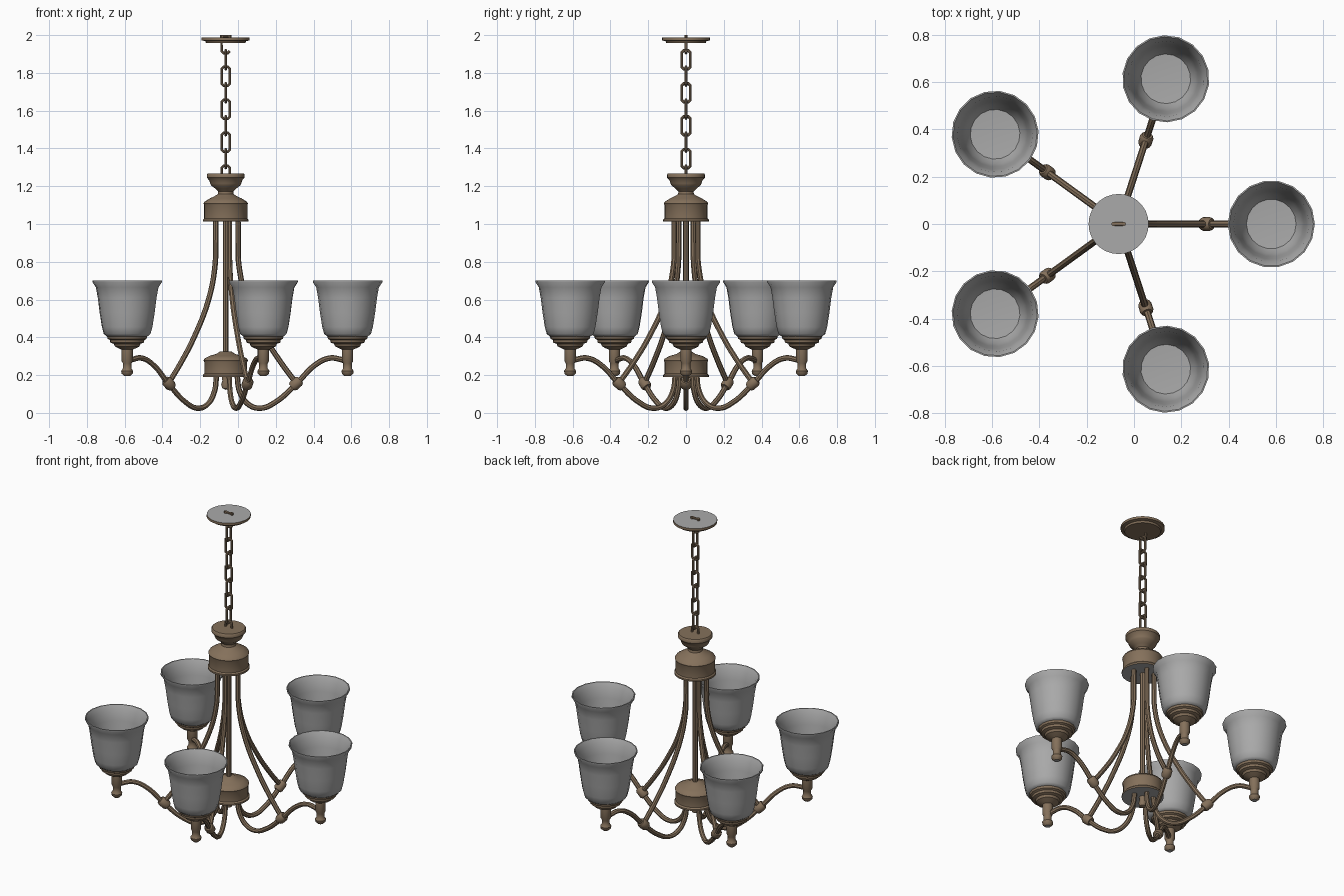
import bpy, bmesh, math
from mathutils import Vector, Matrix

if "Cube" in bpy.data.objects:
    bpy.data.objects.remove(bpy.data.objects["Cube"])

CX = -0.065          # chandelier axis
ARM_R = 0.645        # distance of the lamps from the axis


def material(name, rgb):
    m = bpy.data.materials.new(name)
    m.diffuse_color = (*rgb, 1)
    m.use_nodes = True
    m.node_tree.nodes["Principled BSDF"].inputs["Base Color"].default_value = m.diffuse_color
    return m


BRONZE = material("bronze", (0.235, 0.165, 0.105))
GREY = material("frosted grey", (0.40, 0.40, 0.40))


def finish(ob, angle=40):
    bpy.ops.object.select_all(action='DESELECT')
    ob.select_set(True)
    bpy.context.view_layer.objects.active = ob
    bpy.ops.object.shade_smooth_by_angle(angle=math.radians(angle))


def lathe(name, profile, loc, sides=24, mat=BRONZE, grey_up=False, grey_down=False, matrix=None):
    """Spin (radius, z) points about z; r = 0 closes with a fan."""
    bm = bmesh.new()
    rings = []
    for r, z in profile:
        if r == 0:
            rings.append([bm.verts.new((0, 0, z))] * sides)
        else:
            rings.append([bm.verts.new((r * math.cos(2 * math.pi * k / sides),
                                        r * math.sin(2 * math.pi * k / sides), z)) for k in range(sides)])
    for a, b in zip(rings, rings[1:]):
        for k in range(sides):
            n = (k + 1) % sides
            vs = list(dict.fromkeys((a[k], a[n], b[n], b[k])))
            bm.faces.new(vs)
    bm.normal_update()
    bmesh.ops.recalc_face_normals(bm, faces=bm.faces)
    for f in bm.faces:
        if (grey_up and f.normal.z > 0.95) or (grey_down and f.normal.z < -0.95):
            f.material_index = 1
    me = bpy.data.meshes.new(name)
    bm.to_mesh(me)
    bm.free()
    me.materials.append(mat)
    me.materials.append(GREY)
    ob = bpy.data.objects.new(name, me)
    bpy.context.collection.objects.link(ob)
    ob.matrix_world = Matrix.Translation(loc) @ (matrix or Matrix())
    finish(ob)
    return ob


def tube(name, points, radius, smooth=True, cyclic=False, res=6):
    """Round tube along a path."""
    cu = bpy.data.curves.new(name, 'CURVE')
    cu.dimensions = '3D'
    cu.bevel_depth = radius
    cu.bevel_resolution = 2
    cu.resolution_u = res
    cu.use_fill_caps = not cyclic
    sp = cu.splines.new('BEZIER')
    sp.bezier_points.add(len(points) - 1)
    for bp, p in zip(sp.bezier_points, points):
        bp.co = p
        bp.handle_left_type = bp.handle_right_type = 'AUTO' if smooth else 'VECTOR'
    if not smooth:
        cu.resolution_u = 1
    sp.use_cyclic_u = cyclic
    cu.materials.append(BRONZE)
    ob = bpy.data.objects.new(name, cu)
    bpy.context.collection.objects.link(ob)
    bpy.ops.object.select_all(action='DESELECT')
    ob.select_set(True)
    bpy.context.view_layer.objects.active = ob
    bpy.ops.object.convert(target='MESH')
    finish(ob)
    return ob


axis = Vector((CX, 0, 0))

# Ceiling plate with two screws
lathe("ceiling_plate", [(0, 1.987), (0.127, 1.987), (0.127, 1.972), (0.108, 1.968),
                        (0.104, 1.957), (0, 1.957)], axis, 28, grey_up=True)
for s in (-1, 1):
    lathe("plate_screw", [(0, 2.0), (0.009, 2.0), (0.009, 1.98), (0, 1.98)],
          axis + Vector((s * 0.022, 0, 0)), 8)

# Chain of alternating links
w, h, c = 0.022, 0.05, 0.011
outline = [(w, h - c), (w - c, h), (c - w, h), (-w, h - c), (-w, c - h), (c - w, -h), (w - c, -h), (w, c - h)]
for i in range(9):
    z = 1.957 - 0.0873 * i
    turned = i % 2 == 1
    if i == 8:
        z += 0.005
    pts = [axis + (Vector((0, u, z - 0.0873 + v)) if not turned else Vector((u, 0, z - 0.0873 + v)))
           for u, v in outline]
    if i < 8:
        # first full link hangs just below the plate
        tube("chain_link", [p + Vector((0, 0, 0.0)) for p in pts], 0.0075, False, True)
tube("chain_top_link", [axis + Vector((u, 0, 1.955 + v)) for u, v in outline if v < 0.045],
     0.0075, False, False)

# Upper hub, lower hub and centre rod
lathe("upper_hub", [(0, 1.268), (0.095, 1.268), (0.1, 1.262), (0.1, 1.245), (0.088, 1.232), (0.082, 1.215),
                    (0.078, 1.205), (0.055, 1.187), (0.04, 1.172), (0.042, 1.158), (0.058, 1.148),
                    (0.085, 1.135), (0.112, 1.118), (0.118, 1.108), (0.114, 1.1), (0.114, 1.03),
                    (0.121, 1.022), (0.121, 1.012), (0, 1.012)], axis, 28, grey_down=True)
lathe("lower_hub", [(0, 0.325), (0.03, 0.325), (0.05, 0.312), (0.085, 0.302), (0.112, 0.288), (0.118, 0.278),
                    (0.113, 0.268), (0.113, 0.208), (0.121, 0.2), (0.121, 0.19), (0, 0.19)],
      axis, 28, grey_down=True)
tube("centre_rod", [axis + Vector((0, 0, 0.31)), axis + Vector((0, 0, 1.02))], 0.015)
lathe("lower_finial", [(0, 0.2), (0.022, 0.2), (0.018, 0.17), (0.024, 0.15), (0.018, 0.13), (0, 0.122)],
      axis, 12)

# Paths as (radius, z) in the arm plane
upper_path = [(0.065, 1.02), (0.066, 0.9), (0.07, 0.78), (0.112, 0.6), (0.21, 0.395), (0.29, 0.27), (0.375, 0.155)]
lower_path = [(0.06, 0.2), (0.075, 0.11), (0.12, 0.045), (0.185, 0.025), (0.26, 0.055), (0.375, 0.155),
              (0.475, 0.255), (0.55, 0.29), (0.605, 0.284), (0.645, 0.27)]
holder = [(0, 0.195), (0.016, 0.195), (0.03, 0.208), (0.032, 0.222), (0.023, 0.236), (0.023, 0.262),
          (0.03, 0.275), (0.03, 0.335), (0.046, 0.342), (0.066, 0.352), (0.072, 0.366), (0.09, 0.372),
          (0.092, 0.386), (0.104, 0.392), (0.108, 0.408), (0, 0.408)]
shade = [(0, 0.405), (0.108, 0.405), (0.124, 0.418), (0.134, 0.455), (0.146, 0.53), (0.156, 0.61),
         (0.166, 0.665), (0.184, 0.692), (0.184, 0.7), (0.178, 0.7), (0.16, 0.668), (0.149, 0.61),
         (0.138, 0.53), (0.126, 0.46), (0.105, 0.425), (0, 0.418)]

# Five arms, each with a joint sleeve, lamp holder and shade
for k in range(5):
    a = math.radians(72 * k)
    d = Vector((math.cos(a), math.sin(a), 0))

    def at(r, z):
        return axis + d * r + Vector((0, 0, z))

    tube("upper_arm", [at(*p) for p in upper_path], 0.0145)
    tube("lower_arm", [at(*p) for p in lower_path], 0.0145)
    along = (d + Vector((0, 0, 0.9))).to_track_quat('Z', 'Y').to_matrix().to_4x4()
    lathe("arm_joint", [(0, -0.03), (0.022, -0.03), (0.029, -0.018), (0.029, 0.018), (0.022, 0.03), (0, 0.03)],
          at(0.372, 0.155), 12, matrix=along)
    spin = Matrix.Rotation(a, 4, 'Z')
    lathe("lamp_holder", holder, at(ARM_R, 0), 16, grey_down=True, matrix=spin)
    lathe("lamp_shade", shade, at(ARM_R, 0), 18, GREY, matrix=spin)
